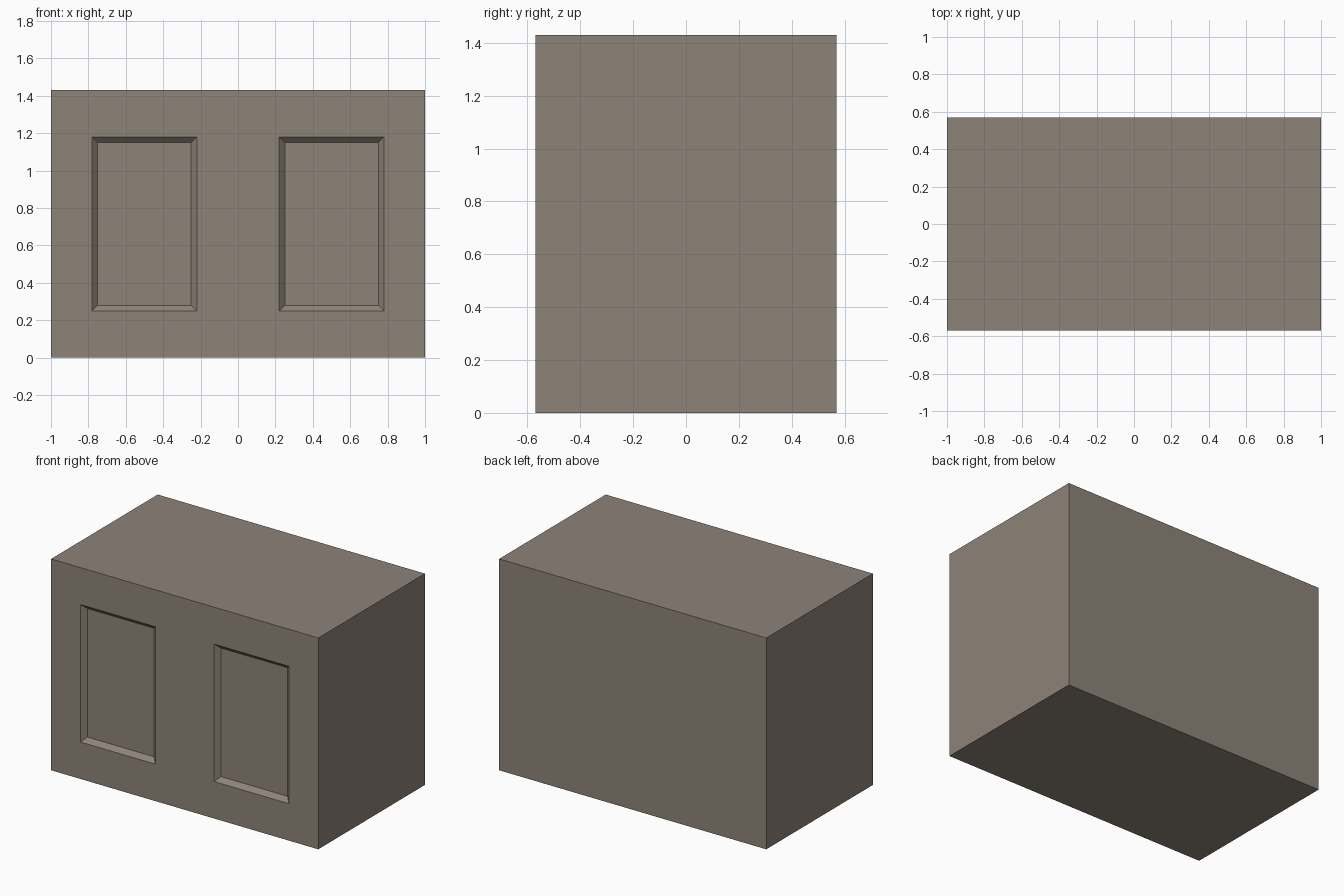
import bpy, bmesh
from mathutils import Vector

if "Cube" in bpy.data.objects:
    bpy.data.objects.remove(bpy.data.objects["Cube"])

W, D, H = 2.0, 1.14, 1.43
PANEL_X = (0.22, 0.78)
PANEL_Z = (0.25, 1.18)
BEVEL = 0.03

# Solid cabinet block standing on the floor
bm = bmesh.new()
bmesh.ops.create_cube(bm, size=1)
for v in bm.verts:
    v.co = Vector((v.co.x * W, v.co.y * D, (v.co.z + 0.5) * H))


def front_faces():
    bm.normal_update()
    return [f for f in bm.faces if f.normal.y < -0.9]


def cut_front(point, normal):
    faces = front_faces()
    edges = list({e for f in faces for e in f.edges})
    verts = list({v for f in faces for v in f.verts})
    bmesh.ops.bisect_plane(bm, geom=faces + edges + verts,
                           plane_co=point, plane_no=normal)


# Mark out the two front panels
for x in PANEL_X:
    for s in (-1, 1):
        cut_front((s * x, 0, 0), (1, 0, 0))
for z in PANEL_Z:
    cut_front((0, 0, z), (0, 0, 1))

# Recess the panels with a sloped border
panels = []
for f in front_faces():
    c = f.calc_center_median()
    if PANEL_X[0] < abs(c.x) < PANEL_X[1] and PANEL_Z[0] < c.z < PANEL_Z[1]:
        panels.append(f)
bmesh.ops.inset_individual(bm, faces=panels, thickness=BEVEL,
                           depth=-BEVEL, use_even_offset=True)

mesh = bpy.data.meshes.new("cabinet_body")
bm.to_mesh(mesh)
bm.free()
body = bpy.data.objects.new("cabinet_body", mesh)
bpy.context.collection.objects.link(body)

# Warm grey paint
mat = bpy.data.materials.new("warm_grey")
mat.diffuse_color = (0.27, 0.23, 0.19, 1)
mat.use_nodes = True
mat.node_tree.nodes["Principled BSDF"].inputs["Base Color"].default_value = mat.diffuse_color
mesh.materials.append(mat)
